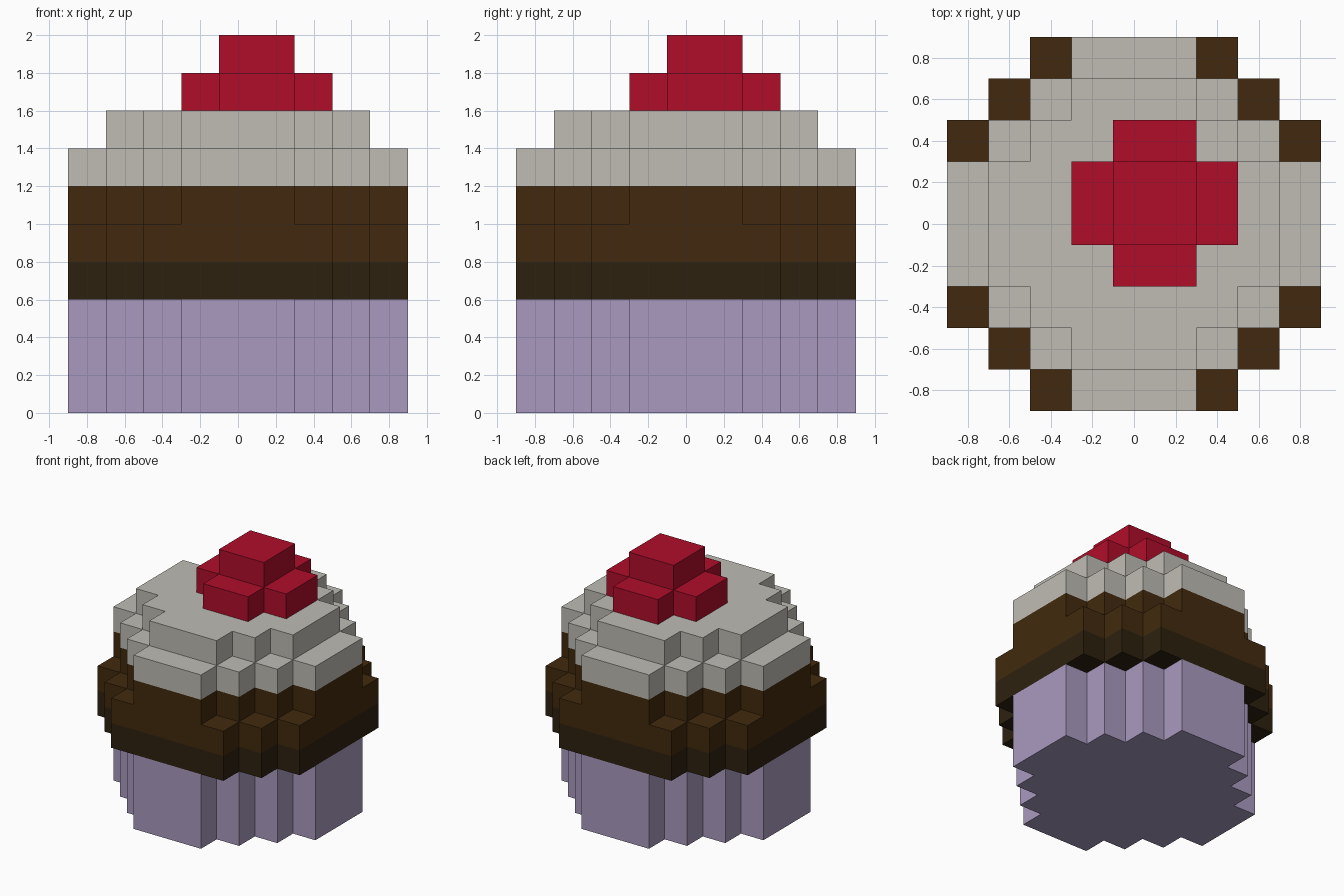
import bpy
import bmesh
from mathutils import Vector

cube = bpy.data.objects.get("Cube")
if cube:
    bpy.data.objects.remove(cube, do_unlink=True)

CELL = 0.2
AXES = [Vector(a) for a in ((1, 0, 0), (0, 1, 0), (0, 0, 1))]


def linear(rgb):
    """Convert 0-255 display values to a linear colour."""
    def channel(v):
        v /= 255
        return v / 12.92 if v <= 0.04045 else ((v + 0.055) / 1.055) ** 2.4
    return [channel(v) for v in rgb] + [1.0]


def make_material(name, rgb):
    mat = bpy.data.materials.new(name)
    mat.use_nodes = True
    mat.diffuse_color = linear(rgb)
    bsdf = mat.node_tree.nodes["Principled BSDF"]
    bsdf.inputs["Base Color"].default_value = linear(rgb)
    return mat


def layer(z, reach, diagonal, centre=0.0):
    """Cells of one stepped round layer, limited by reach and by diagonal sum."""
    span = range(-4, 5)
    return {(i, j, z) for i in span for j in span
            if max(abs(i - centre), abs(j - centre)) <= reach
            and abs(i - centre) + abs(j - centre) <= diagonal}


# Each part: its colour and the layers it is made of
parts = {
    "paper_cup": (make_material("lilac paper", (169, 154, 191)),
                  layer(0, 4, 5) | layer(1, 4, 5) | layer(2, 4, 5)),
    "cake_rim": (make_material("dark chocolate", (45, 33, 15)),
                 layer(3, 4, 6)),
    "cake_top": (make_material("chocolate", (66, 42, 14)),
                 layer(4, 4, 6) | layer(5, 4, 5)),
    "icing": (make_material("cream icing", (191, 188, 180)),
              layer(6, 4, 5) | layer(7, 3, 4)),
    "cherry": (make_material("cherry red", (176, 13, 42)),
               layer(8, 1.5, 2, 0.5) | layer(9, 0.5, 1, 0.5)),
}
solid = set().union(*(cells for _, cells in parts.values()))


def build_part(name, mat, cells):
    """Make the outer skin of a part, leaving out faces against other cells."""
    bm = bmesh.new()
    for cell in sorted(cells):
        centre = Vector(cell) + AXES[2] / 2
        for k, axis in enumerate(AXES):
            for side in (-1, 1):
                out = axis * side
                if tuple(int(c) for c in Vector(cell) + out) in solid:
                    continue
                u = AXES[(k + 1) % 3]
                v = out.cross(u)
                corners = (-u - v, u - v, u + v, v - u)
                bm.faces.new([bm.verts.new((centre + (out + c) / 2) * CELL)
                              for c in corners])
    bmesh.ops.remove_doubles(bm, verts=bm.verts, dist=CELL / 100)
    mesh = bpy.data.meshes.new(name)
    bm.to_mesh(mesh)
    bm.free()
    mesh.materials.append(mat)
    bpy.context.scene.collection.objects.link(bpy.data.objects.new(name, mesh))


for part_name, (material, part_cells) in parts.items():
    build_part(part_name, material, part_cells)
